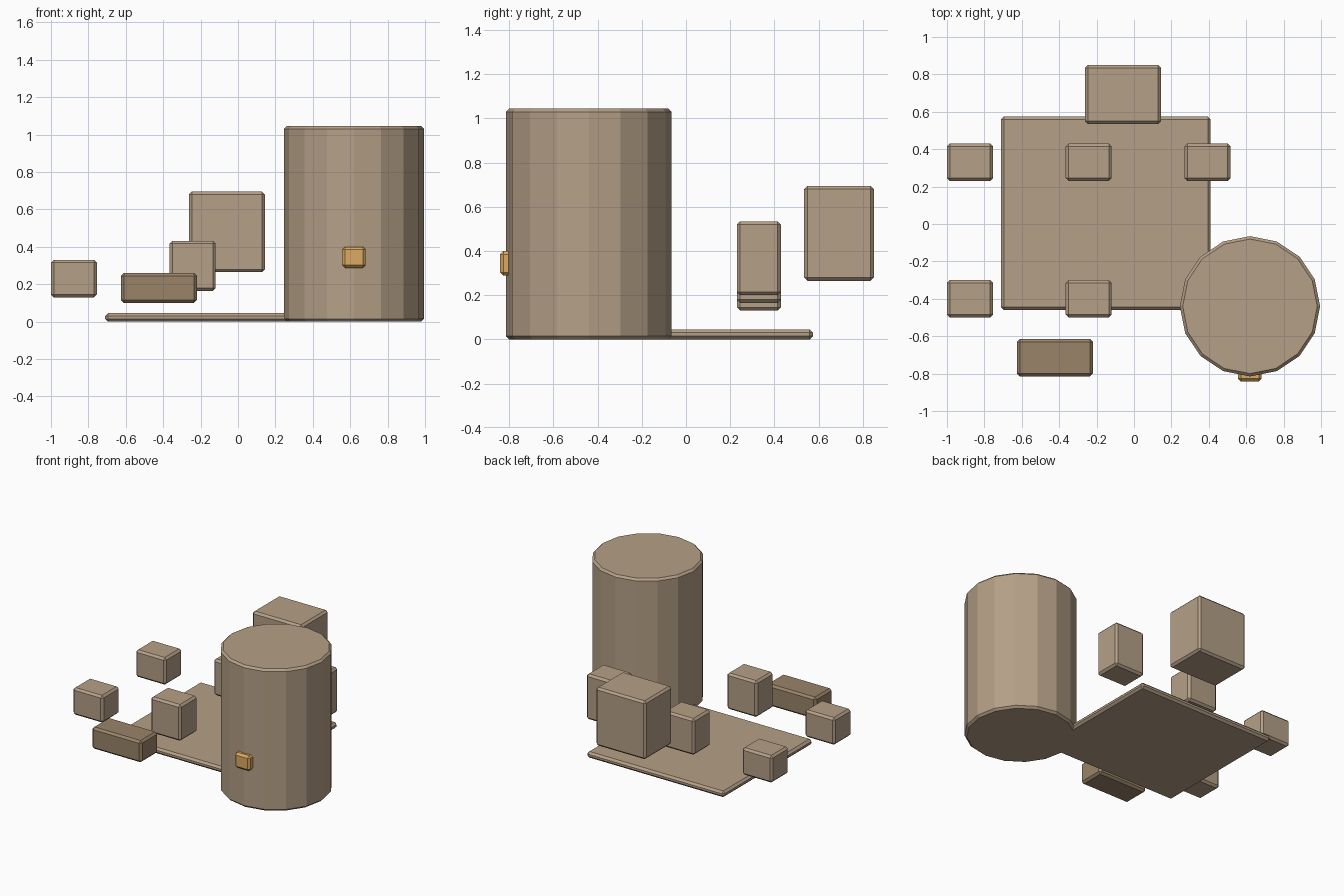
import bpy
import bmesh
from mathutils import Matrix, Vector

if "Cube" in bpy.data.objects:
    bpy.data.objects.remove(bpy.data.objects["Cube"])

BEVEL = 0.015


def material(name, colour):
    mat = bpy.data.materials.new(name)
    mat.diffuse_color = (*colour, 1)
    mat.use_nodes = True
    mat.node_tree.nodes["Principled BSDF"].inputs["Base Color"].default_value = mat.diffuse_color
    return mat


tan = material("tan", (0.46, 0.35, 0.24))
brown = material("brown", (0.32, 0.23, 0.14))
amber = material("amber", (0.72, 0.40, 0.12))


def finish(name, bm, mat):
    """Chamfer the sharp edges and make the object."""
    sharp = [e for e in bm.edges if e.calc_face_angle(0) > 1.0]
    bmesh.ops.bevel(bm, geom=sharp, offset=BEVEL, segments=1, affect='EDGES')
    mesh = bpy.data.meshes.new(name)
    bm.to_mesh(mesh)
    bm.free()
    mesh.materials.append(mat)
    obj = bpy.data.objects.new(name, mesh)
    bpy.context.collection.objects.link(obj)


def box(name, x, y, z, mat=tan):
    """Chamfered box from (min, max) ranges."""
    lo, hi = Vector((x[0], y[0], z[0])), Vector((x[1], y[1], z[1]))
    bm = bmesh.new()
    bmesh.ops.create_cube(bm, size=1, matrix=Matrix.Translation((lo + hi) / 2)
                          @ Matrix.Diagonal((*(hi - lo), 1)))
    finish(name, bm, mat)


def drum(name, x, y, radius, height, sides=16, mat=tan):
    bm = bmesh.new()
    bmesh.ops.create_cone(bm, cap_ends=True, segments=sides, radius1=radius,
                          radius2=radius, depth=height,
                          matrix=Matrix.Translation((x, y, height / 2)))
    finish(name, bm, mat)


# Floor plate and tall drum
box("base_plate", (-0.71, 0.41), (-0.46, 0.575), (0, 0.045))
drum("tall_drum", 0.62, -0.44, 0.375, 1.045)

# Two rows of blocks, growing taller to the right
for row, y in (("front", -0.40), ("back", 0.33)):
    for i in range(3):
        x = -0.877 + 0.635 * i
        bottom, top = 0.13 + 0.035 * i, 0.33 + 0.102 * i
        box(f"{row}_block_{i + 1}", (x - 0.123, x + 0.123),
            (y - 0.1, y + 0.1), (bottom, top))

# Large rear block, dark front bar, small latch on the drum
box("rear_block", (-0.262, 0.144), (0.535, 0.85), (0.265, 0.695))
box("front_bar", (-0.625, -0.22), (-0.815, -0.615), (0.10, 0.26), brown)
box("drum_latch", (0.557, 0.683), (-0.842, -0.762), (0.288, 0.40), amber)
